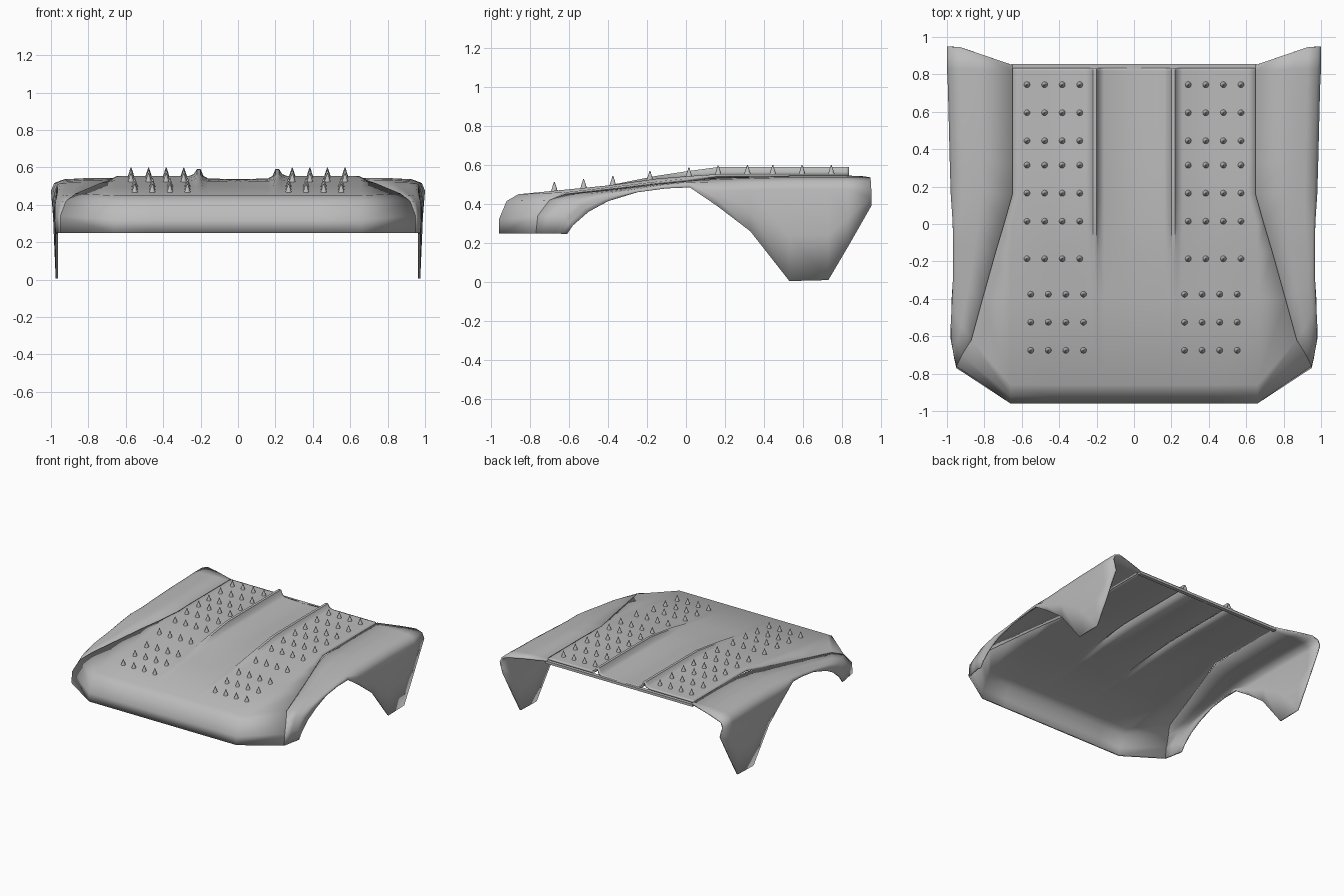
import bpy, bmesh, math
from mathutils import Vector
from mathutils.bvhtree import BVHTree

if "Cube" in bpy.data.objects:
    bpy.data.objects.remove(bpy.data.objects["Cube"], do_unlink=True)

# Single bare metal colour
metal = bpy.data.materials.new("grey metal")
metal.use_nodes = True
colour = (0.5, 0.5, 0.5, 1)
metal.diffuse_color = colour
metal.node_tree.nodes["Principled BSDF"].inputs["Base Color"].default_value = colour


def lerp(a, b, t):
    return a + (b - a) * t


def add_object(name, bm, mirrored=True, thickness=0, angle=40):
    mesh = bpy.data.meshes.new(name)
    bm.to_mesh(mesh)
    obj = bpy.data.objects.new(name, mesh)
    bpy.context.collection.objects.link(obj)
    mesh.materials.append(metal)
    bpy.ops.object.select_all(action='DESELECT')
    obj.select_set(True)
    bpy.context.view_layer.objects.active = obj
    if mirrored:
        mirror = obj.modifiers.new("Mirror", 'MIRROR')
        mirror.use_clip = True
    if thickness:
        solid = obj.modifiers.new("Solidify", 'SOLIDIFY')
        solid.thickness = thickness
        solid.offset = -1
    bpy.ops.object.shade_smooth_by_angle(angle=math.radians(angle))
    return obj


def loft(rows):
    """Skin a sheet over rows that hold equal numbers of points."""
    bm = bmesh.new()
    grid = [[bm.verts.new(p) for p in row] for row in rows]
    for low, high in zip(grid, grid[1:]):
        for i in range(len(low) - 1):
            bm.faces.new((low[i], low[i + 1], high[i + 1], high[i]))
    return bm


# Stations from nose to rear: seam x, y, z, then outer x, arch edge y, z
stations = [
    (.95, -.77, .25, .975, -.61, .245),
    (.95, -.76, .34, .98, -.58, .29),
    (.92, -.70, .42, .98, -.5, .36),
    (.87, -.62, .45, .975, -.4, .415),
    (.81, -.4, .475, .965, -.25, .46),
    (.74, -.15, .505, .965, -.1, .48),
    (.695, 0, .52, .97, .02, .485),
    (.65, .16, .535, .98, .16, .39),
    (.65, .33, .54, .985, .33, .26),
    (.65, .53, .545, .99, .53, .005),
    (.65, .73, .545, .995, .73, .01),
    (.65, .82, .545, 1, .83, .18),
    (.65, .85, .545, 1, .95, .39),
]

# Fenders: rounded shoulder falling to the wheel arch and pointed rear skirt
fender_rows = []
for sx, sy, sz, ox, ay, az in stations:
    sweep = (.6, .95, 1) if sy > 0 else (.35, .65, .8)
    y1, y2, y3 = (lerp(sy, ay, f) for f in sweep)
    drop = min(.07, (sz - az) * .5)
    fender_rows.append([
        (sx, sy, sz),
        (lerp(sx, ox, .5), y1, sz - drop * .04),
        (lerp(sx, ox, .8), y2, sz - drop * .12),
        (lerp(sx, ox, .95), lerp(y2, y3, .6), sz - drop * .4),
        (ox, y3, sz - drop),
        (lerp(ox, .97, .4), lerp(y3, ay, .5), lerp(sz - drop, az, .5)),
        (min(ox, .975), ay, az),
    ])
add_object("fenders", loft(fender_rows), thickness=.012, angle=50)

# Hood: rolled nose, flat top and two ridges that grow toward the rear
centre_line = [(-.96, .25), (-.96, .32), (-.92, .415), (-.86, .45),
               (-.4, .495), (-.15, .53), (0, .542), (.16, .553)]
hood_rows = []
for i, (sx, sy, sz, *arch) in enumerate(stations):
    y, z = centre_line[i] if i < len(centre_line) else (min(sy, .835), .555)
    grow = max(0, min(1, (y + .35) / .5))
    row = [(x, y, z + lift * grow) for x, lift in
           ((0, -.018), (.16, -.014), (.185, 0), (.2, .036), (.22, .036),
            (.235, .01), (.26, 0), (.45, 0))]
    row.append((min(.66, sx - .04), y, z))
    row.append((sx, min(sy, .835), z if y > .1 else sz + .01 * (i > 2)))
    hood_rows.append(row)
hood_mesh = loft(hood_rows)
add_object("hood", hood_mesh, thickness=.014)

# Cowl strip closing the rear edge
cowl = bmesh.new()
bmesh.ops.create_cube(cowl, size=1)
bmesh.ops.scale(cowl, vec=(1.31, .03, .02), verts=cowl.verts)
bmesh.ops.translate(cowl, vec=(0, .84, .528), verts=cowl.verts)
add_object("rear_cowl", cowl, mirrored=False)

# Spikes standing on the hood in rows of four per side
surface = BVHTree.FromBMesh(hood_mesh)
spikes = bmesh.new()
for y in (.745, .595, .445, .315, .165, .015, -.185, -.375, -.525, -.675):
    start = .29 if y > -.3 else .27
    for k in range(4):
        x = start + k * .094
        hit = surface.ray_cast(Vector((x, y, 1)), Vector((0, 0, -1)))[0]
        cone = bmesh.ops.create_cone(spikes, cap_ends=True, segments=12,
                                     radius1=.018, radius2=.002, depth=.05)
        bmesh.ops.translate(spikes, vec=hit + Vector((0, 0, .02)),
                            verts=cone["verts"])
add_object("spikes", spikes)
